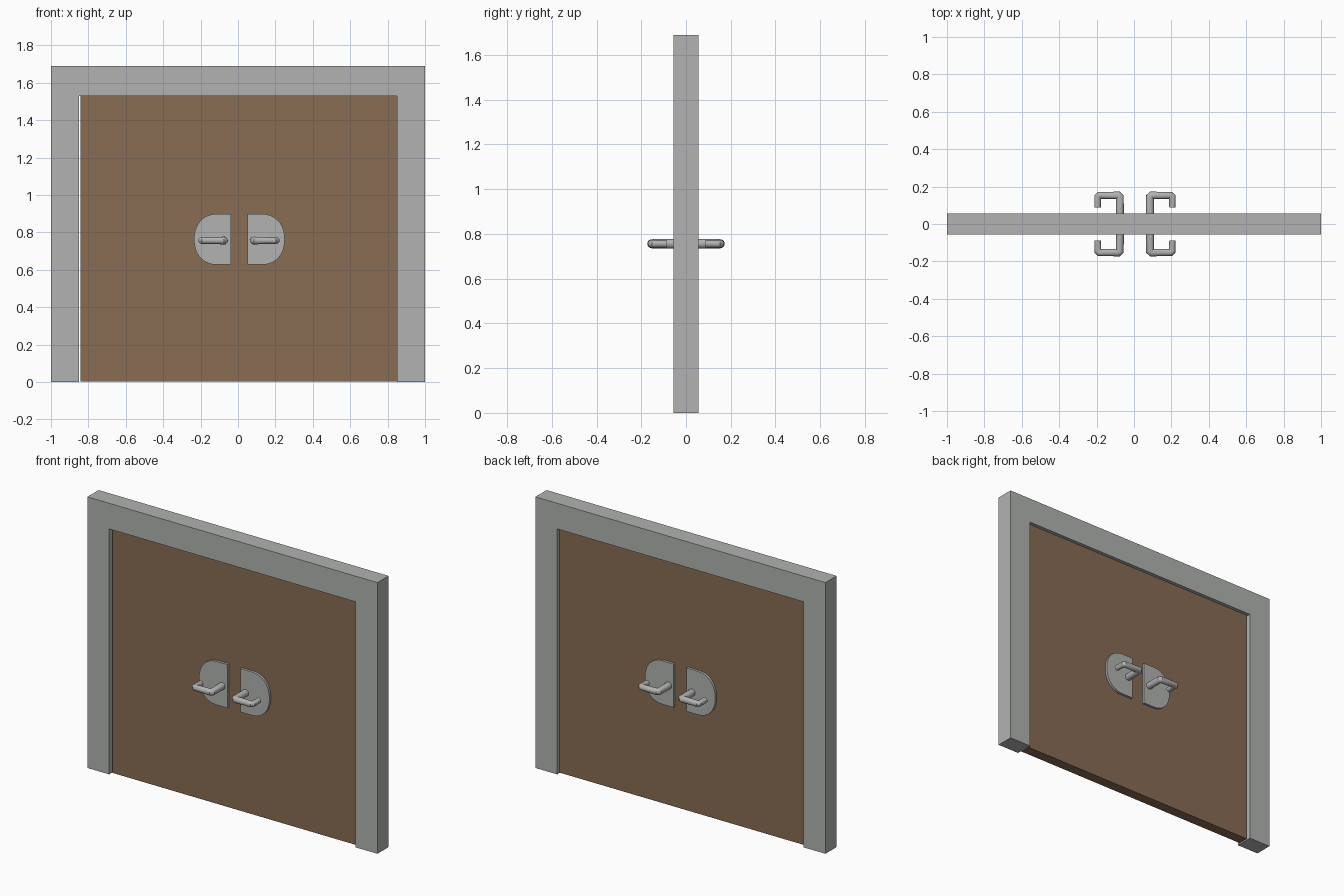
import bpy, bmesh, math
from mathutils import Vector

if "Cube" in bpy.data.objects:
    bpy.data.objects.remove(bpy.data.objects["Cube"])


def material(name, rgb):
    m = bpy.data.materials.new(name)
    m.diffuse_color = (*rgb, 1)
    m.use_nodes = True
    m.node_tree.nodes["Principled BSDF"].inputs["Base Color"].default_value = m.diffuse_color
    return m


GREY = material("grey_metal", (0.44, 0.45, 0.44))
BROWN = material("brown_wood", (0.246, 0.150, 0.087))


def finish(name, bm, mat, smooth=False):
    bmesh.ops.recalc_face_normals(bm, faces=bm.faces)
    mesh = bpy.data.meshes.new(name)
    bm.to_mesh(mesh)
    bm.free()
    ob = bpy.data.objects.new(name, mesh)
    bpy.context.collection.objects.link(ob)
    mesh.materials.append(mat)
    if smooth:
        bpy.ops.object.select_all(action='DESELECT')
        ob.select_set(True)
        bpy.context.view_layer.objects.active = ob
        bpy.ops.object.shade_smooth_by_angle(angle=math.radians(35))
    return ob


def prism(name, outline, depth, mat, smooth=False):
    """Extrude an xz outline from y = -depth to y = depth."""
    bm = bmesh.new()
    face = bm.faces.new([bm.verts.new((x, -depth, z)) for x, z in outline])
    ext = bmesh.ops.extrude_face_region(bm, geom=[face])["geom"]
    bmesh.ops.translate(bm, vec=(0, 2 * depth, 0),
                        verts=[v for v in ext if isinstance(v, bmesh.types.BMVert)])
    return finish(name, bm, mat, smooth)


def tube(name, path, radii, z, mat, sides=16):
    """Sweep a circle along an xy path with mitred corners."""
    pts = [Vector(p) for p in path]
    bm = bmesh.new()
    rings = []
    for i, p in enumerate(pts):
        d1 = (p - pts[max(i - 1, 0)]).normalized() if i else (pts[1] - p).normalized()
        d2 = (pts[i + 1] - p).normalized() if i < len(pts) - 1 else d1
        n1, n2 = Vector((-d1.y, d1.x)), Vector((-d2.y, d2.x))
        side = (n1 + n2).normalized()
        side /= side.dot(n1)
        ring = []
        for k in range(sides):
            a = math.tau * k / sides
            q = p + side * radii[i] * math.cos(a)
            ring.append(bm.verts.new((q.x, q.y, z + radii[i] * math.sin(a))))
        rings.append(ring)
    for a, b in zip(rings, rings[1:]):
        for k in range(sides):
            j = (k + 1) % sides
            bm.faces.new((a[k], a[j], b[j], b[k]))
    bm.faces.new(rings[0])
    bm.faces.new(rings[-1])
    return finish(name, bm, mat, True)


# Door frame: two posts and a lintel in one arch
prism("door_frame", [(-1, 0), (-1, 1.69), (1, 1.69), (1, 0),
                     (0.85, 0), (0.85, 1.53), (-0.85, 1.53), (-0.85, 0)], 0.055, GREY)

# Door slab, with a hairline gap on the left
prism("door_panel", [(-0.843, 0.003), (0.85, 0.003), (0.85, 1.53), (-0.843, 1.53)],
      0.033, BROWN)

# D-shaped plates: flat inner edge, rounded outer edge
for label, s, inner, outer in (("left", -1, 0.038, 0.235), ("right", 1, 0.052, 0.25)):
    start = inner + 0.075
    outline = [(s * inner, 0.627), (s * inner, 0.898)]
    for k in range(21):
        a = math.pi / 2 - math.pi * k / 20
        c, t = abs(math.cos(a)) ** 0.92, math.copysign(abs(math.sin(a)) ** 0.92, math.sin(a))
        outline.append((s * (start + (outer - start) * c), 0.7625 + 0.1355 * t))
    prism(label + "_plate", outline, 0.048, GREY, True)

# Lever handles on both faces: stem, bar and returned end
for label, s, x0, x1 in (("left", -1, 0.076, 0.194), ("right", 1, 0.086, 0.205)):
    for face, f in (("front", -1), ("back", 1)):
        c = 0.008  # small corner chamfer
        path = [(s * x0, f * 0.04), (s * x0, f * (0.153 - c)), (s * (x0 + c), f * 0.153),
                (s * (x1 - c), f * 0.153), (s * x1, f * (0.153 - c)), (s * x1, f * 0.088)]
        tube(f"{face}_{label}_handle", path,
             [0.0215, 0.021, 0.020, 0.018, 0.0175, 0.0165], 0.756, GREY)
